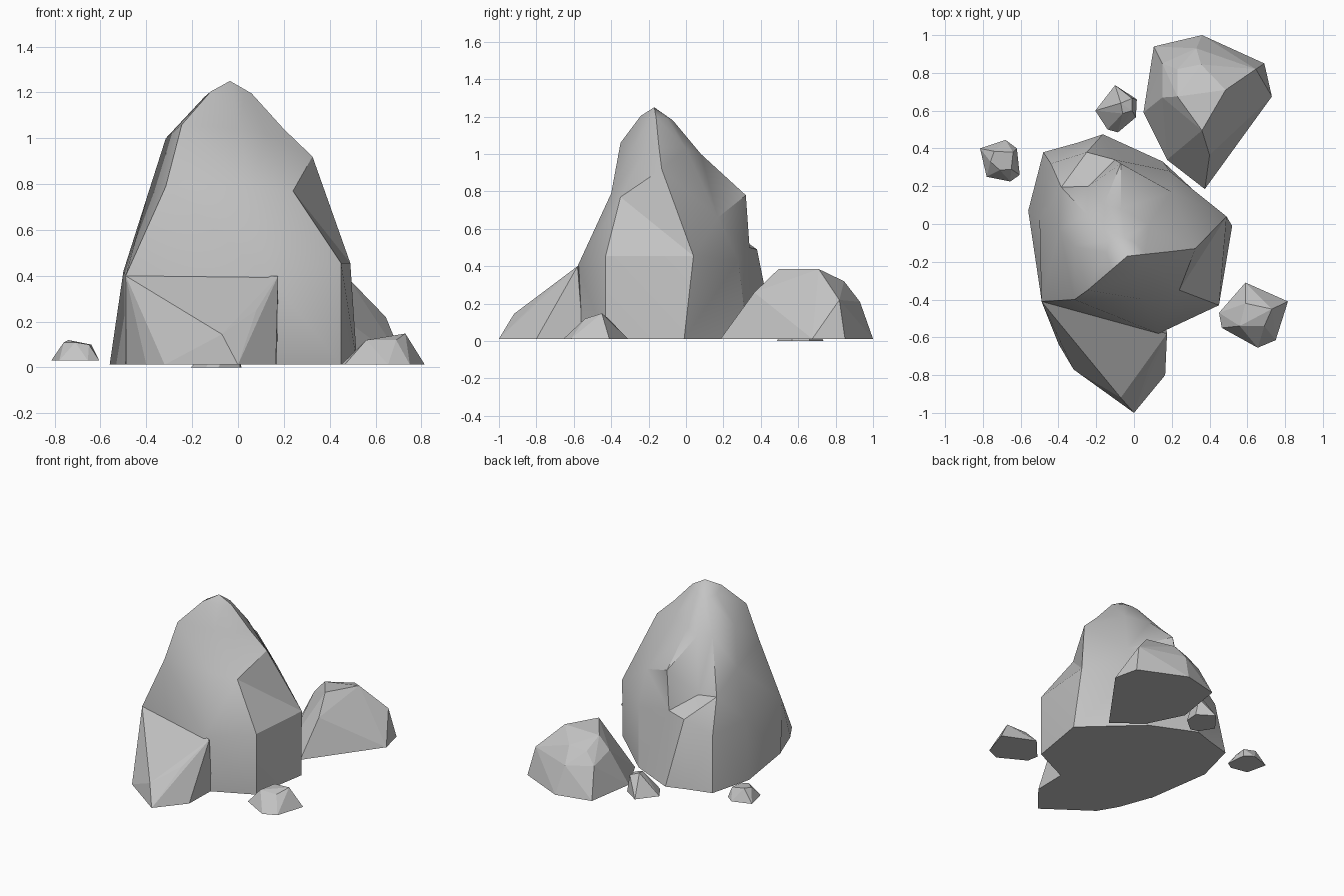
import bpy, bmesh, math
from mathutils import Vector

cube = bpy.data.objects.get("Cube")
if cube:
    bpy.data.objects.remove(cube, do_unlink=True)

GROUND = 0.012

# One plain grey stone colour
stone = bpy.data.materials.new("grey_stone")
stone.use_nodes = True
GREY = (0.55, 0.55, 0.55, 1)
stone.diffuse_color = GREY
bsdf = next(n for n in stone.node_tree.nodes if n.type == 'BSDF_PRINCIPLED')
bsdf.inputs["Base Color"].default_value = GREY
bsdf.inputs["Roughness"].default_value = 0.9


def finish(name, bm, smooth):
    """Turn a bmesh into a named stone object."""
    bmesh.ops.recalc_face_normals(bm, faces=bm.faces[:])
    mesh = bpy.data.meshes.new(name)
    bm.to_mesh(mesh)
    bm.free()
    mesh.materials.append(stone)
    obj = bpy.data.objects.new(name, mesh)
    bpy.context.collection.objects.link(obj)
    if smooth:
        bpy.ops.object.select_all(action='DESELECT')
        obj.select_set(True)
        bpy.context.view_layer.objects.active = obj
        bpy.ops.object.shade_smooth_by_angle(angle=math.radians(30))
    return obj


def boulder(name, footprint, crown, bottom=GROUND):
    """Chiselled rock: hull around a flat footprint and a few crown corners."""
    bm = bmesh.new()
    for x, y in footprint:
        bm.verts.new((x, y, bottom))
    for corner in crown:
        bm.verts.new(corner)
    result = bmesh.ops.convex_hull(bm, input=bm.verts[:])
    loose = {v for v in result["geom_interior"] if isinstance(v, bmesh.types.BMVert)}
    bmesh.ops.delete(bm, geom=list(loose), context='VERTS')
    bmesh.ops.dissolve_limit(bm, angle_limit=math.radians(2),
                             verts=bm.verts[:], edges=bm.edges[:])
    return finish(name, bm, False)


def crag(name, ridges, peak):
    """Tall rock lofted between ridge lines that meet at a peak."""
    bm = bmesh.new()
    peak = Vector(peak)
    columns = []
    for foot, *rise in ridges:
        shoulder = Vector(rise[-1]).lerp(peak, 0.6) + Vector((0, 0, 0.03))
        points = [(*foot, GROUND), *rise, shoulder]
        columns.append([bm.verts.new(p) for p in points])
    tip = bm.verts.new(peak)
    for a, b in zip(columns, columns[1:] + columns[:1]):
        for i in range(len(a) - 1):
            bm.faces.new((a[i], b[i], b[i + 1], a[i + 1]))
        bm.faces.new((a[-1], b[-1], tip))
    bm.faces.new([c[0] for c in reversed(columns)])
    bmesh.ops.triangulate(bm, faces=[f for f in bm.faces if len(f.verts) == 4])
    return finish(name, bm, True)


# Main crag: ridges run from the foot upward, counterclockwise from front
crag("main_crag", [
    # front corner, front face and notched corner
    [(-.49, -.40), (-.49, -.41, .40), (-.315, -.4, .79), (-.245, -.35, 1.06)],
    [(.13, -.58), (.13, -.58, .40), (.055, -.4, .79), (.005, -.28, 1.04)],
    [(.45, -.43), (.45, -.43, .455), (.24, -.35, .77), (.12, -.22, 1.02)],
    # side ridge and rear slope
    [(.52, -.01), (.49, .04, .455), (.325, -.13, .92), (.2, -.145, 1.04)],
    [(.153, .33), (.19, .28, .43), (.2, .17, .66), (.08, 0, 1.03)],
    # rear ridge and ledge
    [(-.165, .475), (-.1, .34, .5), (-.07, .32, .78), (-.07, .08, 1)],
    [(-.3, .43), (-.25, .38, .49), (-.24, .2, .6), (-.16, .1, .97)],
    [(-.48, .38), (-.44, .32, .4), (-.385, .195, .62), (-.25, .05, .98)],
    # rounded side
    [(-.56, .07), (-.5, .02, .42), (-.395, -.03, .75), (-.315, -.12, 1)],
], (-.035, -.17, 1.25))

# Slab leaning on the front of the crag
boulder("front_slab",
        [(-.49, -.39), (-.40, -.635), (-.32, -.77), (0, -1), (.165, -.8), (.17, -.55)],
        [(-.49, -.41, .4), (.175, -.58, .4), (.08, -.76, .25),
         (-.07, -.92, .145), (-.215, -.72, .205)])

# Medium boulder behind
boulder("rear_boulder",
        [(.105, .94), (.36, 1), (.69, .85), (.73, .675), (.375, .185),
         (.175, .34), (.05, .59)],
        [(.36, .495, .385), (.485, .71, .385), (.355, .845, .32), (.23, .82, .3),
         (.23, .675, .36), (.15, .67, .27), (.15, .85, .22), (.4, .365, .26),
         (.645, .82, .22), (.33, .93, .21)])

# Loose pebbles around the foot
boulder("right_pebble",
        [(-.815, .4), (-.68, .445), (-.62, .4), (-.605, .26), (-.655, .225), (-.78, .25)],
        [(-.74, .385, .12), (-.64, .38, .1), (-.65, .29, .1), (-.71, .285, .11),
         (-.76, .33, .11)], 0.03)
boulder("rear_pebble",
        [(-.205, .6), (-.1, .735), (.015, .66), (.01, .565), (-.085, .485), (-.14, .5)],
        [(-.07, .64, .15), (-.01, .665, .13), (-.01, .6, .13), (-.06, .585, .14)], 0)
boulder("left_pebble",
        [(.45, -.47), (.59, -.31), (.815, -.41), (.75, -.615), (.655, -.655), (.465, -.55)],
        [(.59, -.42, .125), (.73, -.45, .148), (.69, -.54, .12), (.56, -.54, .12)])
